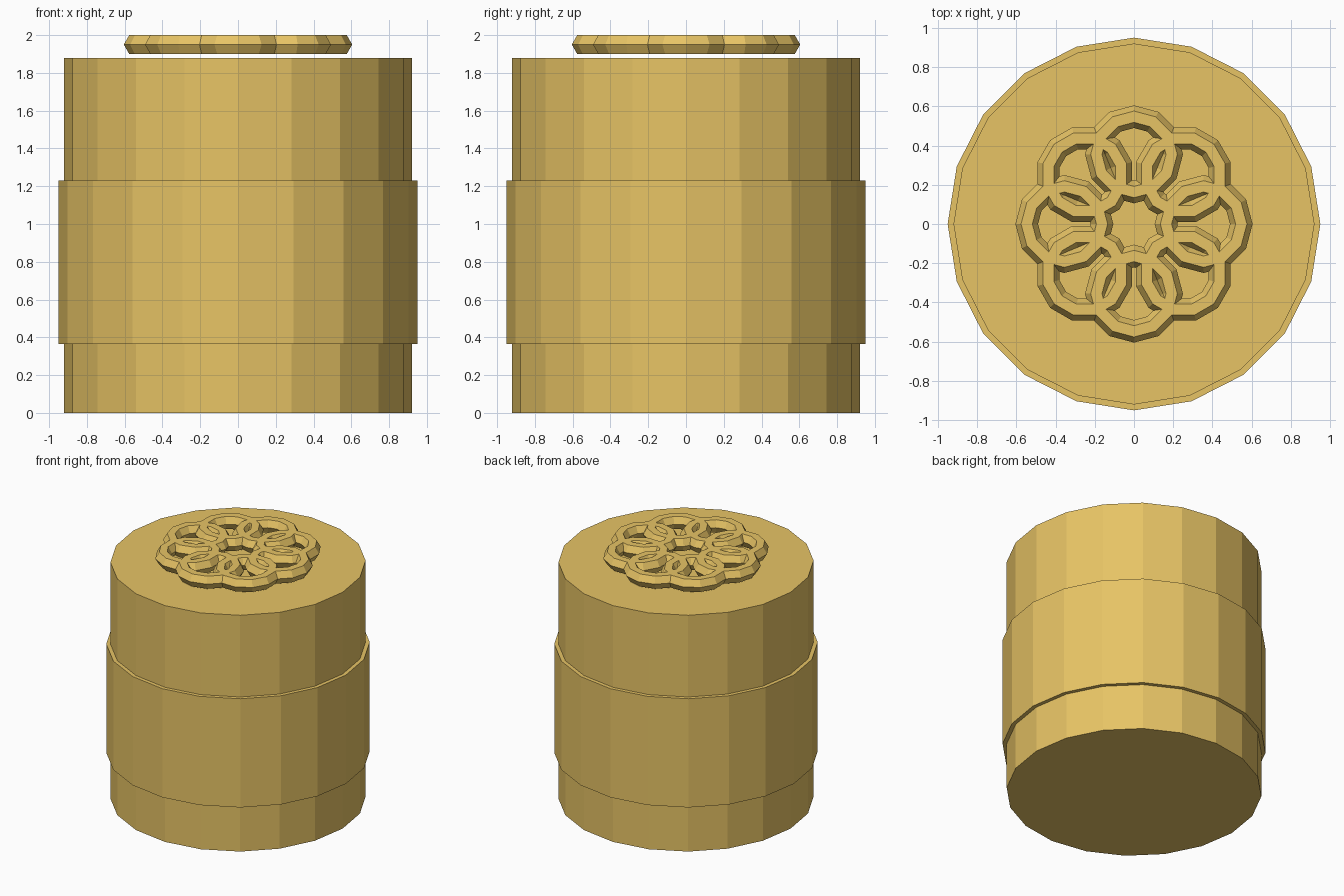
import bpy
from math import sin, cos, pi

if "Cube" in bpy.data.objects:
    bpy.data.objects.remove(bpy.data.objects["Cube"])

gold = bpy.data.materials.new("gold")
gold.diffuse_color = (0.80, 0.55, 0.13, 1)
gold.use_nodes = True
gold.node_tree.nodes["Principled BSDF"].inputs["Base Color"].default_value = gold.diffuse_color


def finish(name):
    obj = bpy.context.object
    obj.name = name
    obj.data.materials.append(gold)
    return obj


def drum(name, radius, z0, z1):
    bpy.ops.mesh.primitive_cylinder_add(
        vertices=20, radius=radius, depth=z1 - z0, location=(0, 0, (z0 + z1) / 2))
    return finish(name)


# Container body and the slightly wider band around it
drum("body", 0.92, 0.0, 1.88)
drum("band", 0.95, 0.365, 1.23)

# Rosette of eight overlapping hexagonal-section rings hovering over the lid
PETALS = 8
DIST, MAJOR, MINOR = 0.355, 0.192, 0.0577
for i in range(PETALS):
    a = i * 2 * pi / PETALS
    bpy.ops.mesh.primitive_torus_add(
        major_segments=12, minor_segments=6, major_radius=MAJOR, minor_radius=MINOR,
        location=(DIST * cos(a), DIST * sin(a), 1.95), rotation=(0, 0, a))
    finish(f"rosette_ring_{i + 1}")
